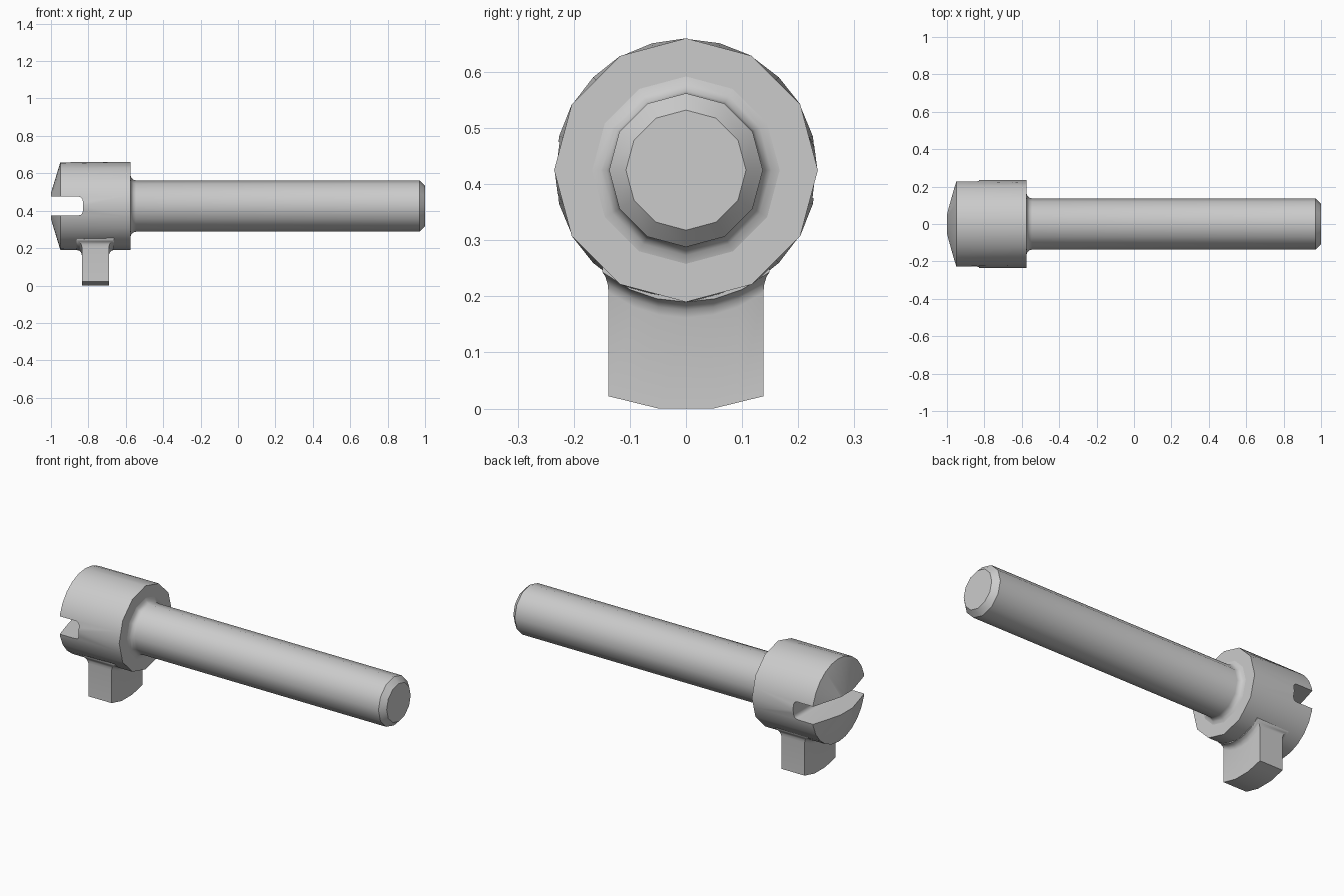
import bpy, bmesh
from math import sin, cos, pi, sqrt, radians

if "Cube" in bpy.data.objects:
    bpy.data.objects.remove(bpy.data.objects["Cube"])

AX, R = 0.425, 0.235          # axis height and head radius


def loft(name, rings, cap_start=True, cap_end=True, extra=()):
    """Skin a list of closed point rings; extra faces index into the first ring."""
    bm = bmesh.new()
    vs = [[bm.verts.new(p) for p in ring] for ring in rings]
    n = len(vs[0])
    for a, b in zip(vs, vs[1:]):
        for i in range(n):
            j = (i + 1) % n
            bm.faces.new((a[i], a[j], b[j], b[i]))
    if cap_start:
        bm.faces.new(vs[0])
    if cap_end:
        bm.faces.new(vs[-1])
    for f in extra:
        bm.faces.new([vs[0][i] for i in f])
    bmesh.ops.recalc_face_normals(bm, faces=bm.faces)
    me = bpy.data.meshes.new(name)
    bm.to_mesh(me)
    bm.free()
    ob = bpy.data.objects.new(name, me)
    bpy.context.collection.objects.link(ob)
    return ob


def ring(x, r, n, chord=False):
    """Circle about the axis; chord pulls odd points in to halve the side count."""
    pts = []
    for i in range(n):
        t = 2 * pi * i / n
        q = r * cos(2 * pi / n) if chord and i % 2 else r
        pts.append((x, q * sin(t), AX + q * cos(t)))
    return pts


def activate(ob):
    bpy.ops.object.select_all(action='DESELECT')
    ob.select_set(True)
    bpy.context.view_layer.objects.active = ob


def smooth(ob):
    activate(ob)
    bpy.ops.object.shade_smooth_by_angle(angle=radians(35))


# Head with shallow conical end
head = loft("screw_head", [ring(-1, 0.07, 24), ring(-0.95, R - 0.001, 24),
                           ring(-0.575, R, 24, True)])

# Screwdriver slot with rounded inner corners
c = 0.022
prof = [(-1.1, 0.375)]
for s, angles in ((-1, (-90, -60, -30, 0)), (1, (0, 30, 60, 90))):
    for a in angles:
        prof.append((-0.83 - c + c * cos(radians(a)),
                     AX + s * (0.05 - c) + c * sin(radians(a))))
prof.append((-1.1, 0.475))
cutter = loft("slot_cutter", [[(x, y, z) for x, z in prof] for y in (-0.4, 0.4)])
cutter.hide_render = True
mod = head.modifiers.new("slot", 'BOOLEAN')
mod.operation, mod.solver, mod.object = 'DIFFERENCE', 'EXACT', cutter
activate(head)
bpy.ops.object.modifier_apply(modifier=mod.name)
bpy.data.objects.remove(cutter)
smooth(head)

# Shaft with root fillet and chamfered tip
f = 0.03
root = [(-0.545 - f * sin(radians(a)), 0.137 + f * (1 - cos(radians(a))))
        for a in (90, 60, 30, 0)]
shaft = loft("shaft", [ring(x, r, 12) for x, r in root + [(0.97, 0.137), (1, 0.107)]],
             cap_start=False)
smooth(shaft)

# Locking tab under the head, flaring into it with a fillet
FR = (-1, -0.67, -0.35, 0, 0.35, 0.67, 1)


def tab_ring(d, height):
    hx, hy = 0.0725 + d, 0.138 + 0.4 * d
    side = [(k * hy, height(k, k * hy)) for k in FR]
    return ([(-0.7625 + hx, y, z) for y, z in side] +
            [(-0.7625 - hx, y, z) for y, z in reversed(side)])


def under_head(drop):
    return lambda k, y: AX - sqrt(R * R - y * y) - drop


rings = [tab_ring(0, lambda k, y: 0.022 * max(0, abs(k) - 0.35) / 0.65)]
for a in (0, 30, 60, 90):
    rings.append(tab_ring(0.028 * (1 - cos(radians(a))),
                          under_head(0.028 * (1 - sin(radians(a))))))
rings.append(tab_ring(0.028, under_head(-0.01)))
tab = loft("locking_tab", rings, False, False,
           extra=[(i, i + 1, 12 - i, 13 - i) for i in range(6)])
smooth(tab)
